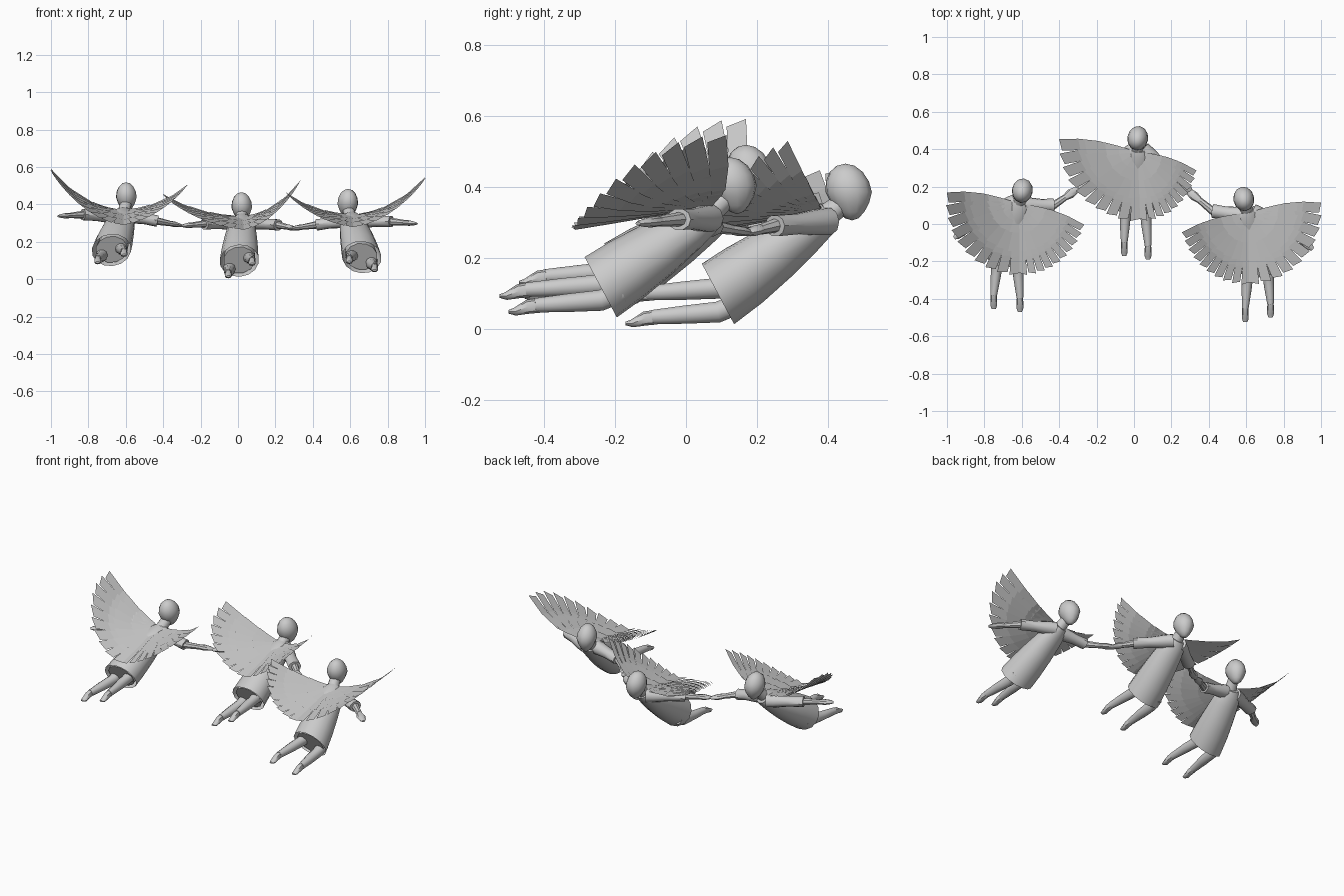
import bpy, bmesh, math
from mathutils import Vector as V

cube = bpy.data.objects.get("Cube")
if cube:
    bpy.data.objects.remove(cube, do_unlink=True)

grey = bpy.data.materials.new("plain_grey")
grey.use_nodes = True
GREY = (0.6, 0.6, 0.6, 1)
grey.diffuse_color = GREY
grey.node_tree.nodes["Principled BSDF"].inputs["Base Color"].default_value = GREY


def finish(name, bm, smooth=True):
    mesh = bpy.data.meshes.new(name)
    if smooth:
        bmesh.ops.recalc_face_normals(bm, faces=bm.faces)
    bm.to_mesh(mesh)
    bm.free()
    mesh.materials.append(grey)
    ob = bpy.data.objects.new(name, mesh)
    bpy.context.collection.objects.link(ob)
    if smooth:
        bpy.ops.object.select_all(action='DESELECT')
        ob.select_set(True)
        bpy.context.view_layer.objects.active = ob
        bpy.ops.object.shade_smooth_by_angle(angle=math.radians(40))
    return ob


def loft(name, stations, side, segs=10, cap_start=True, first_axis=None):
    """Skin elliptical rings: each station is (centre, half width, half depth)."""
    bm = bmesh.new()
    pts = [V(s[0]) for s in stations]
    rings = []
    for i, (c, w, d) in enumerate(stations):
        axis = (pts[min(i + 1, len(pts) - 1)] - pts[max(i - 1, 0)]).normalized()
        if i == 0 and first_axis:
            axis = first_axis.normalized()
        u = (side - axis * side.dot(axis)).normalized()
        v = axis.cross(u)
        angles = [math.tau * k / segs for k in range(segs)]
        rings.append([bm.verts.new(pts[i] + u * w * math.cos(a) + v * d * math.sin(a))
                      for a in angles])
    for a, b in zip(rings, rings[1:]):
        for k in range(segs):
            n = (k + 1) % segs
            bm.faces.new((a[k], a[n], b[n], b[k]))
    if cap_start:
        bm.faces.new(rings[0][::-1])
    bm.faces.new(rings[-1])
    return finish(name, bm)


def head(name, centre, yaw):
    bm = bmesh.new()
    bmesh.ops.create_uvsphere(bm, u_segments=12, v_segments=8, radius=1)
    for v in bm.verts:
        # egg shape, narrowing to the chin
        taper = 1 - 0.28 * max(0, -v.co.z)
        x, y, z = v.co.x * 0.056 * taper, v.co.y * 0.066 * taper, v.co.z * 0.08
        y -= z * 0.12
        v.co = centre + V((x * math.cos(yaw) - y * math.sin(yaw),
                           x * math.sin(yaw) + y * math.cos(yaw), z))
    finish(name, bm)


def wing(name, pivot, tip, inner):
    """Fan of flat feathers sweeping from the leading tip to the inner back tip."""
    bm = bmesh.new()
    lead, back = tip - pivot, inner - pivot
    a0, a1 = math.atan2(lead.y, lead.x), math.atan2(back.y, back.x)
    out = 1 if lead.x > 0 else -1
    while out * (a0 - a1) < 0:
        a1 -= out * math.tau
    r0, r1 = lead.xy.length, back.xy.length
    count = 10
    step = (a1 - a0) / count

    def point(angle, t, layer):
        f = (angle - a0) / (a1 - a0)
        r = (r0 + (r1 - r0) * min(1, f * 1.5)) * t
        x, y = r * math.cos(angle), r * math.sin(angle)
        # leading edge bows forward, outer part curls upward
        y += 0.02 * math.sin(math.pi * t) * max(0, 1 - 2 * f)
        reach = max(0, x * out) / abs(lead.x)
        z = lead.z * reach ** 2 + back.z * f * t + layer
        return pivot + V((x, y, z))

    def blade(a, b, radii, widths, layer):
        mid, half = (a + b) / 2, (b - a) / 2
        prev = None
        for t, w in zip(radii, widths):
            row = [bm.verts.new(point(mid - half * w, t, layer)),
                   bm.verts.new(point(mid + half * w, t * 0.965, layer - 0.004 * t))]
            if prev:
                bm.faces.new((prev[0], prev[1], row[1], row[0]))
            prev = row

    # long flight feathers
    for i in range(count):
        a = a0 + i * step
        blade(a, a + step, (0.1, 0.5, 0.76, 1), (1.1, 1.06, 1.01, 0.82), 0)
    # two shorter covert layers lying on top
    for n, reach, layer in ((7, 0.68, 0.004), (5, 0.42, 0.008)):
        s = (a1 - a0) / n
        for i in range(n):
            blade(a0 + i * s, a0 + (i + 1) * s, (0.1, reach * 0.6, reach), (1, 1, 1), layer)
    finish(name, bm, smooth=False)


def arm(name, shoulder, cuff, hand):
    up = V((0, 0, 1))
    s, c, h = V(shoulder), V(cuff), V(hand)
    d = (h - c).normalized()
    side = d.cross(up)
    loft(name + "_sleeve", [(s - (c - s) * 0.25, 0.042, 0.04), (s, 0.042, 0.038),
                            (s.lerp(c, 0.5), 0.034, 0.03), (c, 0.037, 0.031)], side)
    wrist = c.lerp(h, 0.5)
    loft(name + "_forearm", [(c - d * 0.03, 0.023, 0.022), (wrist, 0.017, 0.015)], side, 8)
    loft(name + "_hand", [(wrist - d * 0.005, 0.016, 0.014), (wrist.lerp(h, 0.45), 0.025, 0.015),
                          (h - d * 0.01, 0.019, 0.01), (h + d * 0.008, 0.009, 0.005)], side, 8)


def leg(name, hip, toe):
    h, t = V(hip), V(toe)
    ankle = t + V((0, 0.075, 0.018))
    side = V((1, 0, 0))
    loft(name, [(h + V((0, 0.06, 0.025)), 0.031, 0.031), (h, 0.031, 0.031),
                (h.lerp(ankle, 0.5), 0.027, 0.027), (ankle, 0.018, 0.021)], side)
    loft(name + "_foot", [(ankle + V((0, 0.012, 0)), 0.016, 0.021),
                          (ankle + V((0, -0.02, -0.004)), 0.018, 0.02),
                          (t + V((0, 0.018, 0)), 0.018, 0.011), (t, 0.011, 0.005)], side, 8)


def figure(label, shoulder, hem, roll, yaw, head_at, tips, inner, arms, toes):
    s, h = V(shoulder), V(hem)
    side = V((math.cos(roll), 0, math.sin(roll)))
    # tunic with an open, upright hem, closing in to the neck
    profile = ((0, .106, .096), (.25, .1, .092), (.55, .09, .08), (.82, .078, .064),
               (1, .066, .05), (1.08, .042, .038))
    hem_axis = V((0, 0.88, 0.47))
    loft(label + "_tunic", [(h.lerp(s, t), w, d) for t, w, d in profile], side, 14,
         cap_start=False, first_axis=hem_axis)
    # short undergarment seen inside the hem
    loft(label + "_underskirt", [(h.lerp(s, 0.02), .086, .08), (h.lerp(s, 0.3), .08, .07)],
         side, 12, first_axis=hem_axis)
    hc = V(head_at)
    loft(label + "_neck", [(s.lerp(h, 0.05), .038, .036), (hc - V((0, 0.015, 0.03)), .03, .03)], side)
    head(label + "_head", hc, yaw)
    pivot = s + V((0, 0.005, 0.026))
    for k, name in enumerate(("right", "left")):
        sign = 2 * k - 1
        # inner feathers of both wings meet over the spine
        wing(f"{label}_{name}_wing", pivot, V(tips[k]), V(inner) - V((sign * 0.006, 0, 0)))
        arm(f"{label}_{name}_arm", *arms[k])
        t = V(toes[k])
        hip = h + side * sign * 0.055
        leg(f"{label}_{name}_leg", (hip.x, hip.y, t.z + 0.032), t)


figure("right_figure", (-0.615, 0.105, 0.34), (-0.677, -0.185, 0.155), 0.34, -0.15,
       (-0.597, 0.178, 0.438),
       ((-1, 0.175, 0.59), (-0.265, 0.0, 0.51)), (-0.61, -0.275, 0.29),
       (((-0.675, 0.1, 0.335), (-0.83, 0.03, 0.345), (-0.955, -0.07, 0.337)),
        ((-0.555, 0.1, 0.335), (-0.43, 0.1, 0.31), (-0.305, 0.185, 0.287))),
       ((-0.75, -0.455, 0.09), (-0.61, -0.47, 0.13)))

figure("middle_figure", (0.02, 0.38, 0.305), (0.007, 0.09, 0.098), 0.32, -0.15,
       (0.02, 0.458, 0.385),
       ((-0.4, 0.46, 0.455), (0.335, 0.29, 0.53)), (0.035, 0.015, 0.265),
       (((-0.035, 0.37, 0.3), (-0.18, 0.265, 0.295), (-0.295, 0.18, 0.285)),
        ((0.08, 0.37, 0.3), (0.215, 0.25, 0.29), (0.305, 0.17, 0.27))),
       ((-0.052, -0.17, 0.015), (0.075, -0.19, 0.082)))

figure("left_figure", (0.61, 0.055, 0.315), (0.662, -0.24, 0.117), -0.32, 0.15,
       (0.587, 0.134, 0.403),
       ((0.255, -0.04, 0.465), (1, 0.12, 0.545)), (0.615, -0.325, 0.28),
       (((0.555, 0.05, 0.31), (0.42, 0.07, 0.29), (0.285, 0.18, 0.27)),
        ((0.67, 0.05, 0.31), (0.82, -0.02, 0.308), (0.95, -0.13, 0.297))),
       ((0.595, -0.525, 0.092), (0.73, -0.5, 0.048)))
